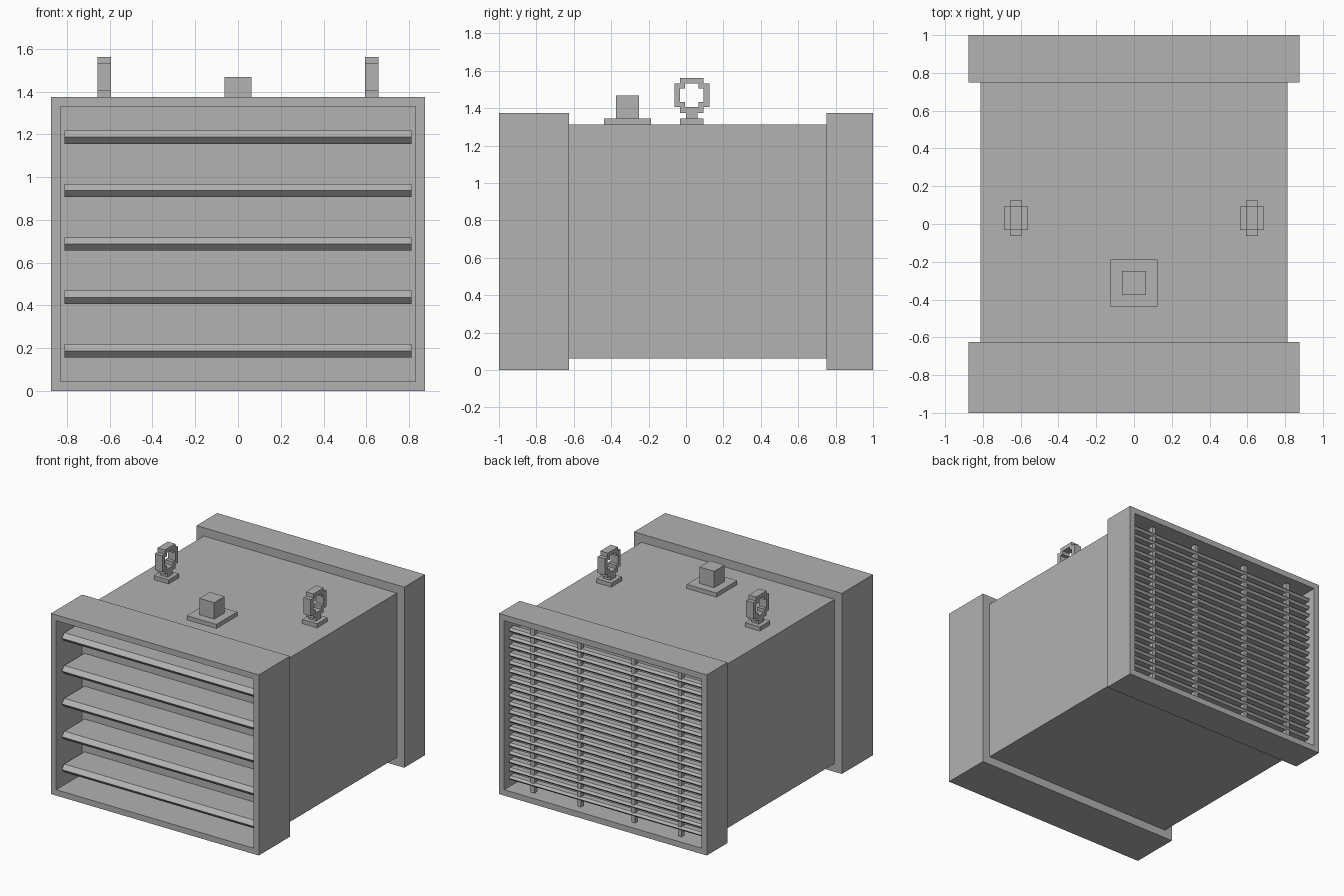
import bpy
import bmesh
from mathutils import Vector

U = 1 / 16  # basic module

cube = bpy.data.objects.get("Cube")
if cube:
    bpy.data.objects.remove(cube)

grey = bpy.data.materials.new("plain_grey")
grey.use_nodes = True
COLOUR = (0.445, 0.445, 0.445, 1)
grey.diffuse_color = COLOUR
grey.node_tree.nodes["Principled BSDF"].inputs["Base Color"].default_value = COLOUR


def finish(bm, name):
    bmesh.ops.recalc_face_normals(bm, faces=bm.faces)
    mesh = bpy.data.meshes.new(name)
    bm.to_mesh(mesh)
    bm.free()
    mesh.materials.append(grey)
    obj = bpy.data.objects.new(name, mesh)
    bpy.context.collection.objects.link(obj)
    return obj


def add_box(bm, x, y, z):
    """Add a box given its (min, max) range on each axis."""
    verts = bmesh.ops.create_cube(bm, size=1)["verts"]
    for v in verts:
        v.co = Vector([(r[0] + r[1]) / 2 + c * (r[1] - r[0])
                       for c, r in zip(v.co, (x, y, z))])


def box(name, x, y, z):
    bm = bmesh.new()
    add_box(bm, x, y, z)
    return finish(bm, name)


def open_frame(name, y, side, depth):
    """Box whose outer face is inset and sunk to leave a rim."""
    bm = bmesh.new()
    add_box(bm, (-14 * U, 14 * U), y, (0, 22 * U))
    bm.normal_update()
    face = next(f for f in bm.faces if f.normal.y * side > 0.9)
    bmesh.ops.inset_region(bm, faces=[face], thickness=U)
    rim = list(face.verts)
    bottom = bmesh.ops.extrude_face_region(bm, geom=[face])["geom"]
    if face.is_valid:
        bmesh.ops.delete(bm, geom=[face], context="FACES_ONLY")
    bmesh.ops.translate(bm, vec=(0, -side * depth, 0),
                        verts=[v for v in bottom if isinstance(v, bmesh.types.BMVert)])
    return finish(bm, name)


def slats(name, heights, tip, nose, back, half):
    """Row of horizontal slats with a pointed outer edge."""
    bm = bmesh.new()
    profile = [(tip, 0), (nose, half), (back, half), (back, -half), (nose, -half)]
    for z in heights:
        ends = [[bm.verts.new((x, y, z + dz)) for y, dz in profile]
                for x in (-13 * U, 13 * U)]
        for ring in ends:
            bm.faces.new(ring)
        for i in range(len(profile)):
            j = (i + 1) % len(profile)
            bm.faces.new((ends[0][i], ends[0][j], ends[1][j], ends[1][i]))
    return finish(bm, name)


# Housing and the two rimmed ends
box("housing", (-13 * U, 13 * U), (-10 * U, 12 * U), (U, 21 * U))
open_frame("front_frame", (-1, -10 * U), -1, 5 * U)
open_frame("back_frame", (12 * U, 1), 1, 3 * U)

# Front louvres and back grille
slats("front_louvres", [3 * U + 4 * U * i for i in range(5)],
      -0.96, -0.93, -11 * U, U / 2)
slats("back_grille_slats", [2 * U + U * i for i in range(19)],
      0.97, 0.955, 0.91, U / 4)
for i, x in enumerate((-0.62, -0.227, 0.227, 0.62)):
    box(f"back_grille_bar_{i + 1}", (x - U / 4, x + U / 4), (0.925, 0.96), (U, 21 * U))

# Square control box on the roof
top = 21 * U
h = U / 2
box("control_base", (-2 * U, 2 * U), (-7 * U, -3 * U), (top, top + h))
box("control_block", (-U, U), (-6 * U, -4 * U), (top + h, top + 5 * h))

# Lifting eyes: base, post and stepped ring
for side, sx in (("right", -1), ("left", 1)):
    x, y = sx * 10 * U, h
    thick = (x - h, x + h)
    ring_z = top + 5 * h  # ring centre
    box(side + "_eye_base", (x - U, x + U), (y - U, y + U), (top, top + h))
    box(side + "_eye_post", thick, (y - h, y + h), (top + h, top + 2 * h))
    bm = bmesh.new()
    for s in (-1, 1):
        add_box(bm, thick, (y - U, y + U),
                sorted((ring_z + s * 2 * h, ring_z + s * 3 * h)))
        add_box(bm, thick, sorted((y + s * 2 * h, y + s * 3 * h)),
                (ring_z - U, ring_z + U))
        for t in (-1, 1):
            add_box(bm, thick, sorted((y + s * U, y + s * 1.15 * h)),
                    sorted((ring_z + t * U, ring_z + t * 1.15 * h)))
    finish(bm, side + "_eye_ring")
